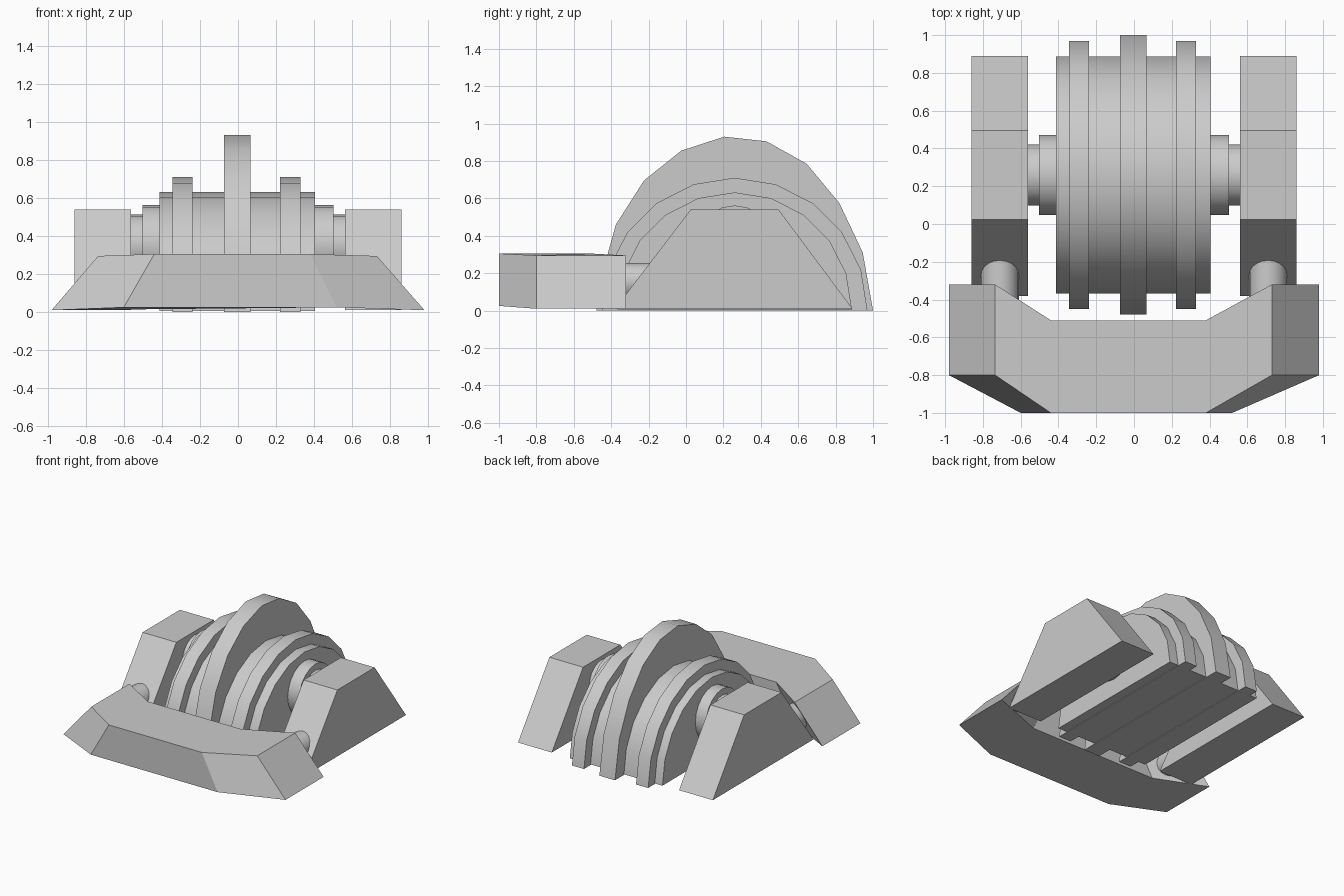
import bpy, bmesh, math

if "Cube" in bpy.data.objects:
    bpy.data.objects.remove(bpy.data.objects["Cube"])


def finish(name, bm, smooth=False):
    bmesh.ops.recalc_face_normals(bm, faces=bm.faces)
    me = bpy.data.meshes.new(name)
    bm.to_mesh(me)
    bm.free()
    ob = bpy.data.objects.new(name, me)
    bpy.context.collection.objects.link(ob)
    if smooth:
        bpy.ops.object.select_all(action='DESELECT')
        ob.select_set(True)
        bpy.context.view_layer.objects.active = ob
        bpy.ops.object.shade_smooth_by_angle(angle=math.radians(35))
    return ob


def loft(name, ring_a, ring_b, smooth=False):
    """Closed solid between two matching outlines."""
    bm = bmesh.new()
    a = [bm.verts.new(p) for p in ring_a]
    b = [bm.verts.new(p) for p in ring_b]
    n = len(a)
    bm.faces.new(a)
    bm.faces.new(b[::-1])
    for i in range(n):
        j = (i + 1) % n
        bm.faces.new((a[i], b[i], b[j], a[j]))
    return finish(name, bm, smooth)


def prism_x(name, yz, x0, x1, smooth=False):
    return loft(name, [(x0, y, z) for y, z in yz], [(x1, y, z) for y, z in yz], smooth)


def arc(cy, cz, r, steps, total):
    return [(cy + r * math.cos(total * i / steps), cz + r * math.sin(total * i / steps))
            for i in range(steps + (total < 6))]


CY = 0.26  # axis of the drum

# Half drum and its raised rings
prism_x("drum", arc(CY, 0.005, 0.627, 10, math.pi), -0.413, 0.405, True)
for side, x0, x1 in (("left", -0.345, -0.238), ("right", 0.222, 0.328)):
    prism_x("ring_" + side, arc(CY, 0.0, 0.71, 10, math.pi), x0, x1, True)

# Tall central fin
fin = [(1.0, 0.0), (0.945, 0.31), (0.82, 0.575), (0.645, 0.785), (0.43, 0.905), (0.205, 0.93),
       (-0.025, 0.855), (-0.225, 0.695), (-0.375, 0.46), (-0.45, 0.19), (-0.48, 0.0)]
prism_x("central_fin", fin, -0.073, 0.065, True)

# Side blocks, axle hubs and connecting rods
block = [(-0.38, 0.01), (0.89, 0.01), (0.495, 0.54), (0.025, 0.54)]
for side, s in (("left", -1), ("right", 1)):
    prism_x("side_block_" + side, block, s * 0.562, s * 0.86)
    prism_x("hub_" + side, arc(CY, 0.35, 0.212, 20, 2 * math.pi), s * 0.39, s * 0.502, True)
    prism_x("axle_" + side, arc(CY, 0.35, 0.162, 20, 2 * math.pi), s * 0.49, s * 0.575, True)
    circle = arc(s * 0.71, 0.155, 0.1, 20, 2 * math.pi)
    loft("rod_" + side, [(x, -0.5, z) for x, z in circle], [(x, -0.1, z) for x, z in circle], True)

# Front bumper with swept, bevelled ends
top = [(-0.735, -0.32, 0.295), (-0.44, -0.51, 0.305), (0.38, -0.51, 0.305), (0.73, -0.32, 0.295),
       (0.73, -0.80, 0.295), (0.38, -1.0, 0.305), (-0.44, -1.0, 0.305), (-0.735, -0.80, 0.295)]
bottom = [(-0.98, -0.32, 0.01), (-0.60, -0.51, 0.025), (0.52, -0.51, 0.025), (0.98, -0.32, 0.01),
          (0.98, -0.80, 0.01), (0.52, -1.0, 0.025), (-0.60, -1.0, 0.025), (-0.98, -0.80, 0.01)]
loft("front_bumper", bottom, top)
